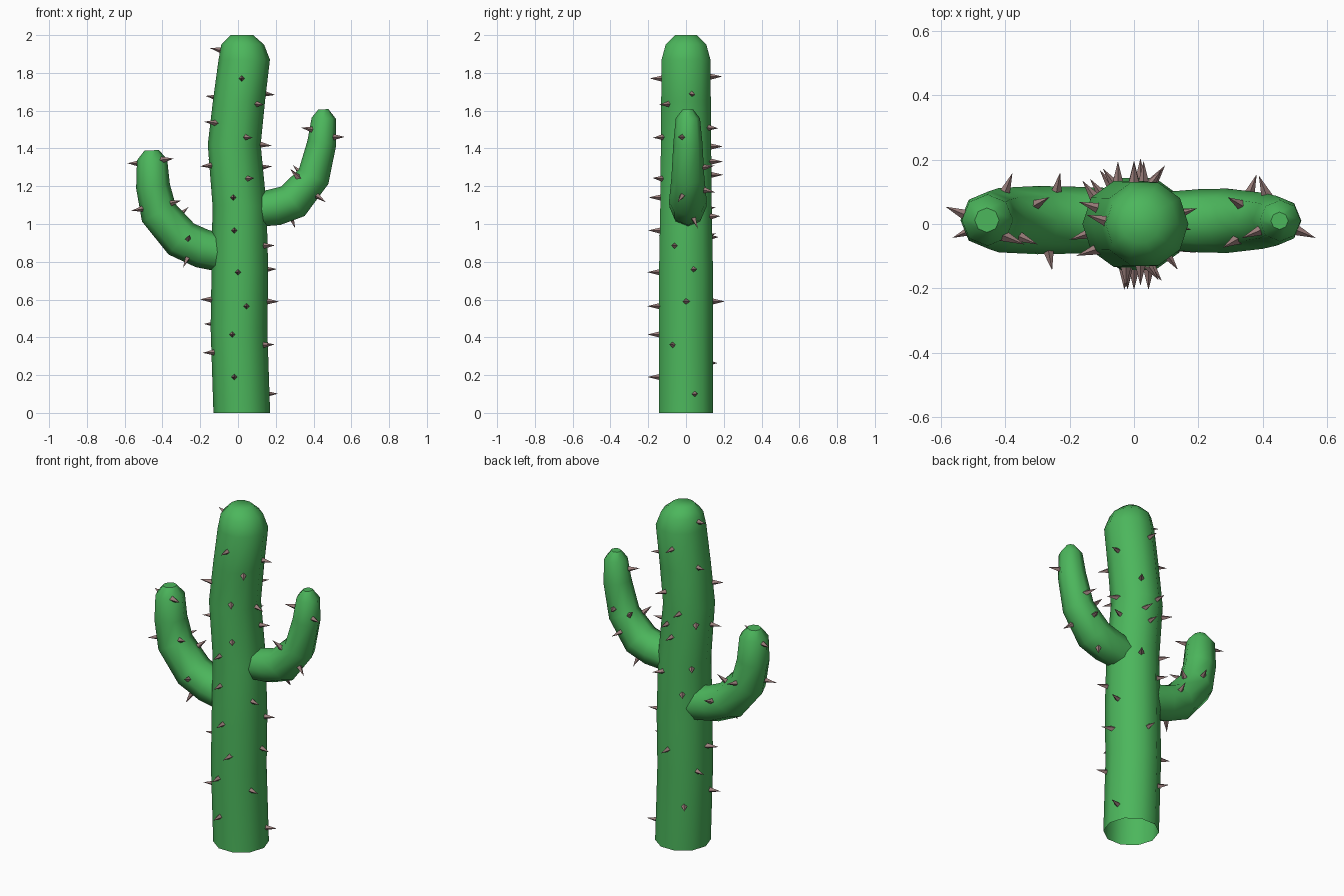
import bpy, bmesh, math
from mathutils import Vector
from mathutils.bvhtree import BVHTree

cube = bpy.data.objects.get("Cube")
if cube:
    bpy.data.objects.remove(cube, do_unlink=True)


def make_material(name, rgb):
    mat = bpy.data.materials.new(name)
    mat.use_nodes = True
    mat.diffuse_color = (*rgb, 1)
    mat.node_tree.nodes["Principled BSDF"].inputs["Base Color"].default_value = (*rgb, 1)
    return mat


green = make_material("cactus green", (0.072, 0.47, 0.107))
brown = make_material("spine brown", (0.33, 0.21, 0.2))


def finish(bm, name, mat):
    bmesh.ops.recalc_face_normals(bm, faces=bm.faces)
    mesh = bpy.data.meshes.new(name)
    bm.to_mesh(mesh)
    mesh.materials.append(mat)
    obj = bpy.data.objects.new(name, mesh)
    bpy.context.collection.objects.link(obj)
    return obj


def tube(name, path, sides, y=0, upright=False):
    """Loft rings along (x, z, radius) points, closed at the far end only.
    Returns a lookup of its surface for planting spines."""
    bm = bmesh.new()
    pts = [Vector((x, y, z)) for x, z, r in path]
    rings = []
    for i, centre in enumerate(pts):
        along = pts[min(i + 1, len(pts) - 1)] - pts[max(i - 1, 0)]
        along = Vector((0, 0, 1)) if upright else along.normalized()
        across = Vector((0, 1, 0)).cross(along)
        ring = []
        for k in range(sides):
            a = math.tau * k / sides
            offset = across * math.cos(a) + Vector((0, 1, 0)) * math.sin(a)
            ring.append(bm.verts.new(centre + offset * path[i][2]))
        rings.append(ring)
    for low, high in zip(rings, rings[1:]):
        for k in range(sides):
            n = (k + 1) % sides
            bm.faces.new((low[k], low[n], high[n], high[k]))
    bm.faces.new(rings[-1])
    obj = finish(bm, name, green)
    bpy.ops.object.select_all(action="DESELECT")
    bpy.context.view_layer.objects.active = obj
    obj.select_set(True)
    bpy.ops.object.shade_smooth_by_angle(angle=math.radians(50))
    mesh = obj.data
    return BVHTree.FromPolygons([v.co for v in mesh.vertices],
                                [p.vertices[:] for p in mesh.polygons])


# Trunk, slightly bowed, open underneath
trunk = tube("trunk", [(.02, 0, .15), (.005, .45, .15), (.01, .75, .15), (.008, 1.1, .143),
                       (-.02, 1.42, .14), (.005, 1.65, .138), (.033, 1.87, .136),
                       (.025, 1.95, .113), (.02, 2, .06)], 10, upright=True)

# Two upturned arms
left_arm = tube("left_arm", [(.1, 1.075, .09), (.2, 1.09, .098), (.29, 1.12, .1),
                             (.4, 1.25, .087), (.444, 1.43, .077), (.454, 1.56, .064),
                             (.452, 1.607, .027)], 8, y=.01)
right_arm = tube("right_arm", [(-.08, .845, .1), (-.19, .87, .104), (-.3, .92, .106),
                               (-.42, 1.06, .1), (-.45, 1.2, .09), (-.455, 1.34, .08),
                               (-.457, 1.39, .038)], 8, y=.012)

# Spines: each is dropped onto a surface from one side at (sideways, height)
FROM = {"front": (0, -1, 0), "back": (0, 1, 0), "plus_x": (1, 0, 0), "minus_x": (-1, 0, 0)}
spine_bm = bmesh.new()


def plant(surface, side, spots):
    out = Vector(FROM[side])
    for a, z in spots:
        start = Vector((0, a, z)) if out.x else Vector((a, 0, z))
        hit, normal, _, _ = surface.ray_cast(start + out * 2, -out)
        if hit is None:
            continue
        if normal.dot(out) < 0:
            normal = -normal
        turn = normal.to_track_quat("Z", "Y").to_matrix().to_4x4()
        turn.translation = hit + normal * .024
        bmesh.ops.create_cone(spine_bm, cap_ends=True, segments=4, radius1=.019,
                              radius2=0, depth=.076, matrix=turn)


plant(trunk, "front", [(.02, 1.77), (.1, 1.635), (.04, 1.46), (.05, 1.24), (-.025, 1.14),
                       (-.02, .965), (0, .745), (.045, .565), (-.03, .415), (-.02, .19)])
plant(trunk, "back", [(0, 1.78), (.05, 1.51), (-.05, 1.41), (.03, 1.33), (0, 1.26),
                      (-.1, 1.08), (.06, 1.04), (-.06, .93), (.02, .59), (-.07, .265)])
plant(trunk, "plus_x", [(.03, 1.69), (0, 1.42), (.03, 1.3), (-.06, .885), (.04, .76),
                        (0, .59), (-.07, .36), (.045, .1)])
plant(trunk, "minus_x", [(.01, 1.92), (.05, 1.67), (-.08, 1.535), (.085, 1.345),
                         (-.03, 1.31), (0, .6), (.07, .47), (-.04, .32)])
plant(left_arm, "plus_x", [(-.02, 1.46), (-.02, 1.15), (.04, 1.03)])
plant(left_arm, "minus_x", [(-.02, 1.5), (.06, 1.27), (-.05, 1.25)])
plant(left_arm, "back", [(.41, 1.3), (.36, 1.18)])
plant(right_arm, "minus_x", [(.03, 1.32), (-.02, 1.08), (-.05, .82)])
plant(right_arm, "plus_x", [(-.04, 1.34), (-.04, 1.11), (.06, 1.05)])
plant(right_arm, "front", [(-.265, .92)])
plant(right_arm, "back", [(-.4, 1.08), (-.24, .93)])
finish(spine_bm, "spines", brown)
